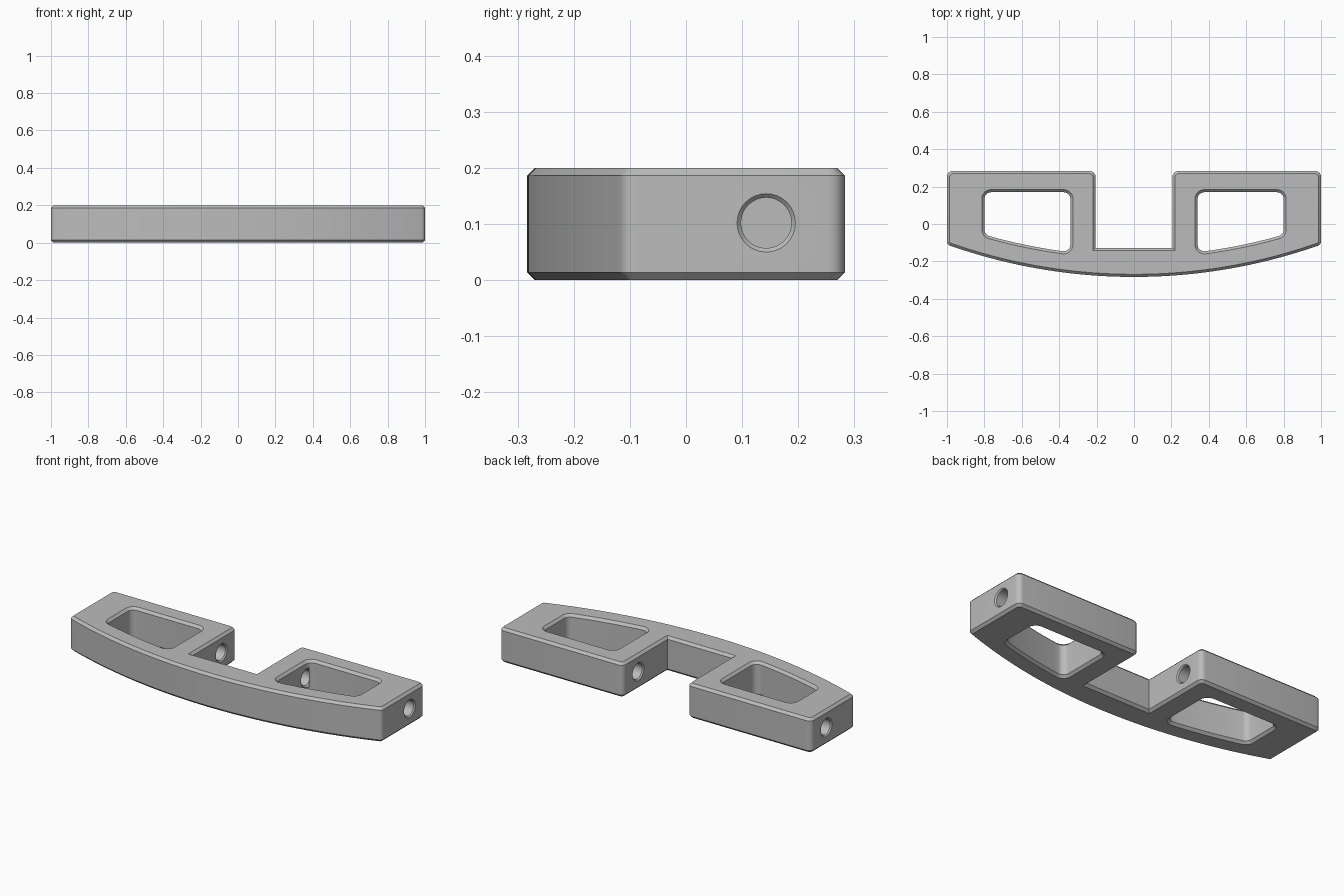
import bpy, bmesh, math
from mathutils import Vector

if "Cube" in bpy.data.objects:
    bpy.data.objects.remove(bpy.data.objects["Cube"])

HEIGHT, CHAMFER = 0.2, 0.014
FRONT, RADIUS, RIM = -0.283, 2.98, 0.112     # bowed front edge
SLOT_X, SLOT_Y = 0.206, -0.127
POCKET_IN, POCKET_OUT, POCKET_BACK = 0.34, 0.80, 0.17
HOLE_Y, HOLE_Z, HOLE_R = 0.143, 0.102, 0.045

grey = bpy.data.materials.new("plain grey")
grey.use_nodes = True
grey.diffuse_color = (0.5, 0.5, 0.5, 1)
grey.node_tree.nodes["Principled BSDF"].inputs["Base Color"].default_value = (0.5, 0.5, 0.5, 1)


def bow(x, inset=0.0):
    return FRONT + RADIUS - math.sqrt((RADIUS - inset) ** 2 - x * x)


def bow_points(x0, x1, count, inset, r):
    """Points along the bow; the two end corners are rounded by r."""
    xs = [x0 + (x1 - x0) * i / count for i in range(count + 1)]
    return [(x, bow(x, inset), r if i in (0, count) else 0) for i, x in enumerate(xs)]


def rounded(corners, steps=6):
    """Replace each corner (x, y, r) that has a radius by an arc."""
    out = []
    for i, (x, y, r) in enumerate(corners):
        p = Vector((x, y))
        if not r:
            out.append(p)
            continue
        a = (Vector(corners[i - 1][:2]) - p).normalized()
        b = (Vector(corners[(i + 1) % len(corners)][:2]) - p).normalized()
        half = a.angle(b) / 2
        centre = p + (a + b).normalized() * r / math.sin(half)
        start = p + a * r / math.tan(half) - centre
        end = p + b * r / math.tan(half) - centre
        sweep = math.pi - 2 * half
        for k in range(steps + 1):
            t = k / steps
            out.append(centre + (start * math.sin((1 - t) * sweep)
                                 + end * math.sin(t * sweep)) / math.sin(sweep))
    return out


def offset(points, d):
    """Move a counter-clockwise outline outwards by d, with mitred corners."""
    out = []
    for i, p in enumerate(points):
        e1 = (p - points[i - 1]).normalized()
        e2 = (points[(i + 1) % len(points)] - p).normalized()
        n1, n2 = Vector((e1.y, -e1.x)), Vector((e2.y, -e2.x))
        out.append(p + (n1 + n2) * d / (1 + n1.dot(n2)))
    return out


def loft(name, rings, helper=False):
    """Skin a closed solid through rings of 3D points."""
    bm = bmesh.new()
    rows = [[bm.verts.new(p) for p in ring] for ring in rings]
    n = len(rows[0])
    for low, high in zip(rows, rows[1:]):
        for i in range(n):
            j = (i + 1) % n
            bm.faces.new((low[i], low[j], high[j], high[i]))
    bm.faces.new(rows[0][::-1])
    bm.faces.new(rows[-1])
    bmesh.ops.recalc_face_normals(bm, faces=bm.faces)
    mesh = bpy.data.meshes.new(name)
    bm.to_mesh(mesh)
    bm.free()
    mesh.materials.append(grey)
    obj = bpy.data.objects.new(name, mesh)
    bpy.context.collection.objects.link(obj)
    obj.hide_render = helper
    return obj


def prism(name, outline, levels, side=1, helper=False):
    """Upright solid through levels of (z, outward offset)."""
    return loft(name, [[(side * p.x, p.y, z) for p in offset(outline, d)]
                       for z, d in levels], helper)


def bore(name, profile, side):
    """Round cutter along x through (x, radius) stations."""
    angles = [math.tau * i / 32 for i in range(32)]
    return loft(name, [[(side * x, HOLE_Y + r * math.cos(a), HOLE_Z + r * math.sin(a))
                        for a in angles] for x, r in profile], True)


# Bracket body: bowed front, square back with a central slot
outline = rounded(bow_points(-1, 1, 48, 0, 0.025) + [
    (1, -FRONT, 0.03), (SLOT_X, -FRONT, 0.03), (SLOT_X, SLOT_Y, 0),
    (-SLOT_X, SLOT_Y, 0), (-SLOT_X, -FRONT, 0.03), (-1, -FRONT, 0.03)])
body = prism("bracket_body", outline, [(0, -CHAMFER), (CHAMFER, 0),
                                       (HEIGHT - CHAMFER, 0), (HEIGHT, -CHAMFER)])

# Pocket and bolt hole cutters on both sides
pocket = rounded(bow_points(POCKET_IN, POCKET_OUT, 6, RIM, 0.036) + [
    (POCKET_OUT, POCKET_BACK, 0.036), (POCKET_IN, POCKET_BACK, 0.036)])
flare = [(-CHAMFER, 2 * CHAMFER), (CHAMFER, 0),
         (HEIGHT - CHAMFER, 0), (HEIGHT + CHAMFER, 2 * CHAMFER)]
lip = 0.007
cutters = []
for side, word in ((1, "left"), (-1, "right")):
    cutters += [
        prism(word + "_pocket_cutter", pocket, flare, side, True),
        bore(word + "_inner_hole_cutter",
             [(SLOT_X - lip, HOLE_R + 2 * lip), (SLOT_X + lip, HOLE_R),
              (POCKET_IN - lip, HOLE_R), (POCKET_IN + lip, HOLE_R + 2 * lip)], side),
        bore(word + "_outer_hole_cutter",
             [(0.88, HOLE_R), (1 - lip, HOLE_R), (1 + lip, HOLE_R + 2 * lip)], side)]

bpy.context.view_layer.objects.active = body
for cutter in cutters:
    cut = body.modifiers.new(cutter.name, "BOOLEAN")
    cut.operation, cut.solver, cut.object = "DIFFERENCE", "EXACT", cutter
    bpy.ops.object.modifier_apply(modifier=cut.name)
    bpy.data.objects.remove(cutter)

# Smooth the rounded corners, keep the chamfers crisp
bpy.ops.object.select_all(action="DESELECT")
body.select_set(True)
bpy.ops.object.shade_smooth_by_angle(angle=math.radians(30))
